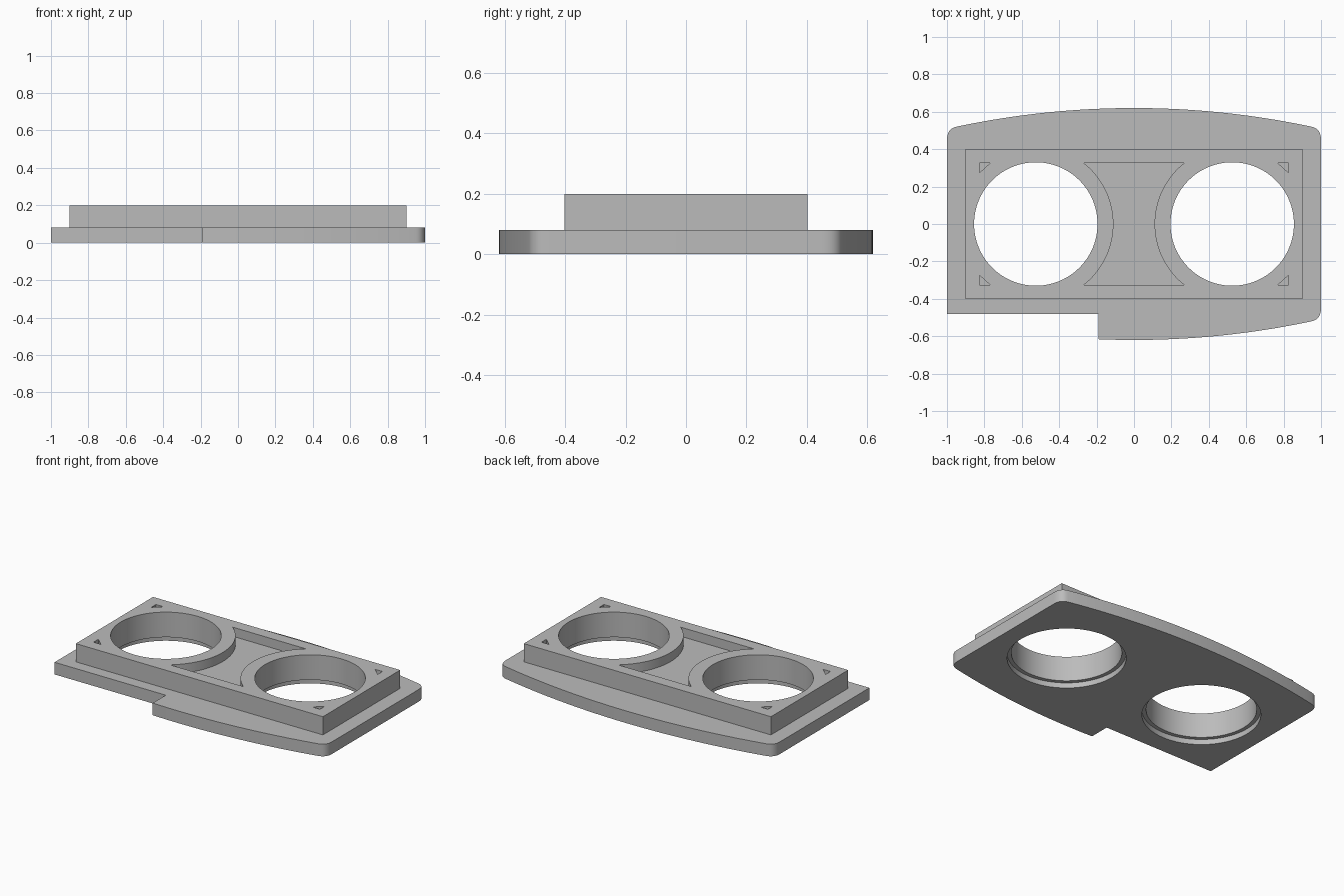
import bpy, bmesh, math
from mathutils import Vector

if "Cube" in bpy.data.objects:
    bpy.data.objects.remove(bpy.data.objects["Cube"], do_unlink=True)

grey = bpy.data.materials.new("plain grey")
grey.use_nodes = True
COLOUR = (0.5, 0.5, 0.5, 1)
grey.diffuse_color = COLOUR
grey.node_tree.nodes["Principled BSDF"].inputs["Base Color"].default_value = COLOUR

BASE_TOP, BLOCK_TOP = 0.08, 0.20
HOLE_X, HOLE_R, POCKET_R = 0.525, 0.33, 0.415


def prism(name, outline, z0, z1):
    """Extrude a flat outline from z0 up to z1."""
    bm = bmesh.new()
    face = bm.faces.new([bm.verts.new((x, y, z0)) for x, y in outline])
    top = bmesh.ops.extrude_face_region(bm, geom=[face])["geom"]
    bmesh.ops.translate(bm, vec=(0, 0, z1 - z0),
                        verts=[v for v in top if isinstance(v, bmesh.types.BMVert)])
    bmesh.ops.recalc_face_normals(bm, faces=bm.faces)
    mesh = bpy.data.meshes.new(name)
    bm.to_mesh(mesh)
    bm.free()
    mesh.materials.append(grey)
    obj = bpy.data.objects.new(name, mesh)
    bpy.context.collection.objects.link(obj)
    return obj


def arc(cx, cy, r, a0, a1, n):
    angles = [math.radians(a0 + (a1 - a0) * i / n) for i in range(n + 1)]
    return [(cx + r * math.cos(a), cy + r * math.sin(a)) for a in angles]


def combine(target, other, operation):
    """Apply a boolean and discard the helper solid."""
    mod = target.modifiers.new(operation.lower(), "BOOLEAN")
    mod.operation, mod.object, mod.solver = operation, other, "EXACT"
    bpy.context.view_layer.objects.active = target
    bpy.ops.object.modifier_apply(modifier=mod.name)
    bpy.data.objects.remove(other, do_unlink=True)


def bow(x):
    """Half depth of the plate along its gently curved long edges."""
    return 0.62 - 4.56 + math.sqrt(4.56 ** 2 - x * x)


def corner(n=8):
    """Rounded corner from the curved edge down to the straight side."""
    a, b, c = Vector((0.95, bow(0.95))), Vector((1, bow(1))), Vector((1, 0.45))
    pts = [a.lerp(b, i / n).lerp(b.lerp(c, i / n), i / n) for i in range(n + 1)]
    return [(p.x, p.y) for p in pts]


# Base plate: bowed front and back, with a step in the right front corner
round_corner = corner()
back = [(x, bow(x)) for x in [0.95 * (1 - i / 16) for i in range(1, 32)]]
front = [(x, -bow(x)) for x in [-0.19 + 1.14 * i / 20 for i in range(20)]]
outline = ([(-1, -0.48), (-0.19, -0.48)] + front
           + [(x, -y) for x, y in round_corner] + round_corner[::-1]
           + back + [(-x, y) for x, y in round_corner])
plate = prism("mounting_plate", outline, 0, BASE_TOP)

# Raised rectangular block
block = [(-0.9, -0.402), (0.9, -0.402), (0.9, 0.402), (-0.9, 0.402)]
combine(plate, prism("block", block, BASE_TOP - 0.02, BLOCK_TOP), "UNION")

# Through holes, each with a shallow wider recess underneath
for side in (-1, 1):
    for r, top in ((HOLE_R, 0.3), (0.355, 0.035)):
        ring = arc(side * HOLE_X, 0, r, 0, 360, 96)[:-1]
        combine(plate, prism("hole", ring, -0.1, top), "DIFFERENCE")

# Central pocket between two concave arcs
half = math.degrees(math.asin(0.325 / POCKET_R))
left_arc = arc(-HOLE_X, 0, POCKET_R, half, -half, 40)
pocket = left_arc + [(-x, y) for x, y in left_arc[::-1]]
combine(plate, prism("pocket", pocket, BLOCK_TOP - 0.06, 0.3), "DIFFERENCE")

# Small triangular recesses in the corners
for sx in (-1, 1):
    for sy in (-1, 1):
        tri = [(sx * 0.825, sy * 0.325), (sx * 0.77, sy * 0.325), (sx * 0.825, sy * 0.275)]
        combine(plate, prism("corner_mark", tri, BLOCK_TOP - 0.06, 0.3), "DIFFERENCE")

bpy.ops.object.select_all(action="DESELECT")
plate.select_set(True)
bpy.context.view_layer.objects.active = plate
bpy.ops.object.shade_smooth_by_angle(angle=math.radians(30))
